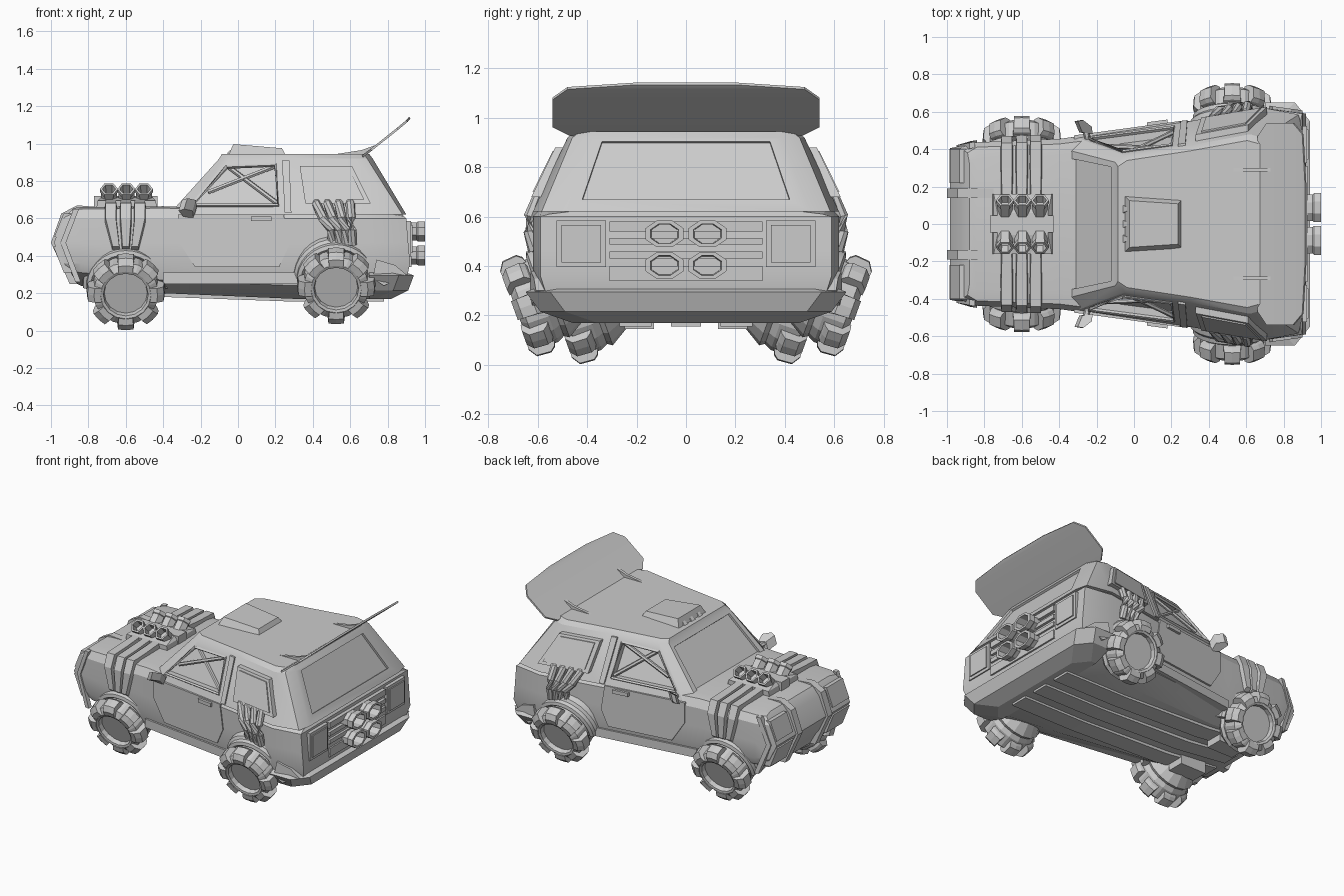
import bpy, bmesh
from math import sin, cos, pi, radians
from mathutils import Vector as V

if "Cube" in bpy.data.objects:
    bpy.data.objects.remove(bpy.data.objects["Cube"])


def mesh(name, verts, faces):
    bm = bmesh.new()
    vs = [bm.verts.new(v) for v in verts]
    for f in faces:
        bm.faces.new([vs[i] for i in f])
    bmesh.ops.recalc_face_normals(bm, faces=bm.faces)
    me = bpy.data.meshes.new(name)
    bm.to_mesh(me)
    bm.free()
    ob = bpy.data.objects.new(name, me)
    bpy.context.collection.objects.link(ob)
    return ob


def loft(name, rings, halves=False, caps=True):
    """Skin closed rings; halves=True mirrors each half ring across y=0."""
    if halves:
        rings = [list(r) + [(p[0], -p[1], p[2]) for p in reversed(r)] for r in rings]
    n = len(rings[0])
    faces = [(k*n+i, k*n+(i+1) % n, k*n+n+(i+1) % n, k*n+n+i)
             for k in range(len(rings)-1) for i in range(n)]
    if caps:
        for o in (0, (len(rings)-1)*n):
            if halves:
                faces += [(o+i, o+i+1, o+n-2-i, o+n-1-i) for i in range(n//2-1)]
            else:
                faces.append(tuple(range(o, o+n)))
    return mesh(name, [p for r in rings for p in r], faces)


def slab(name, pts, n, d0, d1):
    n = V(n).normalized()
    return loft(name, [[V(p)+n*d for p in pts] for d in (d0, d1)])


def box(name, x0, x1, y0, y1, z0, z1):
    return slab(name, [(x0, y0, z0), (x1, y0, z0), (x1, y1, z0), (x0, y1, z0)], (0, 0, 1), 0, z1-z0)


def tube(name, pts, r, sides=6, closed=False):
    pts, rings = [V(p) for p in pts], []
    for i, p in enumerate(pts):
        a = pts[i-1] if i or closed else p
        b = pts[(i+1) % len(pts)] if i < len(pts)-1 or closed else p
        q = (b-a).to_track_quat('Z', 'Y')
        rings.append([p+q @ V((r*cos(2*pi*k/sides), r*sin(2*pi*k/sides), 0)) for k in range(sides)])
    if closed:
        rings.append(rings[0])
    return loft(name, rings, caps=not closed)


def hollow(name, base, d, length, u, v, sides, phase=.5):
    """Open-mouthed pipe with a thick lip; u and v are its two cross axes."""
    base, d, u, v, rings = V(base), V(d).normalized(), V(u), V(v), []
    for t, s in ((0, .9), (length*.7, .9), (length*.75, 1), (length, 1), (length, .74), (length*.4, .68)):
        rings.append([base+d*t+s*(u*cos(2*pi*(k+phase)/sides)+v*sin(2*pi*(k+phase)/sides))
                      for k in range(sides)])
    return loft(name, rings)


def lerp(tab, x):
    for (a, p), (b, q) in zip(tab, tab[1:]):
        if x <= b:
            return p+(q-p)*(max(x, a)-a)/(b-a)
    return tab[-1][1]


WID = [(-.98, .40), (-.86, .435), (-.4, .455), (.3, .55), (.7, .62), (.92, .59)]
ROOF = [(-.1, .36), (.3, .42), (.62, .48)]


def side_y(x, z):
    t = max(0, (z-.62)/.3)
    return lerp(WID, x)*(1-t)+lerp(ROOF, x)*t


def plate(name, xz, d0, d1):
    return [slab(name, [(x, s*side_y(x, z), z) for x, z in xz], (0, s, 0), d0, d1) for s in (1, -1)]


def cut(ob, cutters):
    for c in cutters:
        c.hide_render = True
        c.display_type = 'WIRE'
        m = ob.modifiers.new('recess', 'BOOLEAN')
        m.operation, m.solver, m.object = 'DIFFERENCE', 'EXACT', c


# lower body, with wedge nose and slanted tail
def section(xs, w, zb, zt):
    if not isinstance(xs, list):
        xs = [xs]*7
    prof = [(.66*w, zb), (.95*w, zb+.07), (w, .36), (w, .47), (w, .6), (.94*w, zt-.01), (.8*w, zt)]
    return [(x, y, z) for x, (y, z) in zip(xs, prof)]


loft('lower_body', [
    section([-.86, -.90, -.93, -.985, -.93, -.89, -.88], .405, .25, .655),
    section(-.84, .437, .24, .66), section(-.4, .455, .2, .665), section(.3, .55, .17, .65),
    section(.7, .62, .17, .65), section([.8, .9, .92, .91, .9, .89, .88], .59, .2, .62)], True)

# cabin
base = [(-.37, .40), (-.30, .46), (.3, .55), (.7, .62), (.88, .585), (.90, .50)]
top = [(-.10, .33), (-.05, .365), (.3, .42), (.62, .48), (.69, .46), (.72, .39)]
cabin = loft('cabin', [[(x, y, .62) for x, y in base], [(x, y, .92) for x, y in top],
                       [(x*.96+.01, y*.93, .945) for x, y in top]], True)
win = [(-.24, .67), (-.06, .875), (.2, .885), (.215, .67)]
cut(cabin, plate('window_cutter', win, -.05, .1))


def pane(name, ends, n):
    (x0, z0, y0), (x1, z1, y1) = ends
    return slab(name, [(x0, -y0, z0), (x0, y0, z0), (x1, y1, z1), (x1, -y1, z1)], n, -.015, .06)


cut(cabin, [pane('windshield_cutter', [(-.338, .655, .35), (-.122, .895, .305)], (-.3, 0, .27)),
            pane('rear_window_cutter', [(.87, .67, .42), (.729, .905, .34)], (.3, 0, .18))])

# doors, window frames, cross braces, handles, sills
plate('door', [(-.32, .62), (.245, .62), (.27, .45), (.22, .34), (-.23, .34), (-.32, .48)], -.03, .008)
plate('door_handle', [(.07, .61), (.18, .61), (.18, .585), (.07, .585)], 0, .025)
plate('sill', [(-.4, .31), (.34, .31), (.34, .25), (-.4, .25)], -.08, .0)
plate('rear_pillar', [(.235, .91), (.275, .91), (.285, .63), (.25, .63)], -.02, .012)
for s in (1, -1):
    def on(x, z, d=0.0):
        return (x, s*(side_y(x, z)+d), z)
    tube('window_frame', [on(*p) for p in win], .011, 4, True)
    tube('window_brace', [on(-.16, .74, -.02), on(.2, .88, -.02)], .013)
    tube('window_brace', [on(-.05, .875, -.02), on(.21, .68, -.02)], .013)
    # mirrors
    slab('mirror_head', [(-.235, s*.48, .61), (-.29, s*.49, .62), (-.315, s*.55, .65), (-.285, s*.555, .66),
                         (-.24, s*.52, .65)], (.3, 0, 1), -.01, .05)
    tube('mirror_arm', [(-.24, s*.43, .64), (-.26, s*.5, .65)], .016)
    # side exhaust pipes under the rear vents
    for xt, xb in ((.42, .5), (.48, .54), (.54, .575), (.6, .61)):
        tube('side_pipe', [on(xt, .70, -.01), on(xt, .68, .02), on(xt*.6+xb*.4, .6, .03),
                           on(xb, .54, .03), on(xb, .46, .01)], .025, 8)
    # spoiler brackets
    slab('spoiler_bracket', [(.5, s*.29, .94), (.66, s*.29, .965), (.73, s*.29, .99), (.68, s*.29, .935)],
         (0, 1, 0), -.01, .01)
    # nose bars and light blocks
    slab('nose_bar', [(-.74, s*.165, .66), (-.86, s*.165, .67), (-.945, s*.165, .625), (-1, s*.165, .47),
                      (-.9, s*.165, .25), (-.82, s*.165, .25), (-.9, s*.165, .5)], (0, 1, 0), -.025, .025)
    for zs in ((.5, .625), (.31, .45)):
        k = [-.985+abs(z-.47)*.4 for z in zs]
        slab('headlight_block', [(k[0], s*.22, zs[0]), (k[0], s*.40, zs[0]), (k[1], s*.40, zs[1]),
                                 (k[1], s*.22, zs[1])], (-1, 0, 0), -.05, .01)
    # tail lights
    box('tail_light', .88, .925, s*.425-.1, s*.425+.1, .395, .585)
    box('tail_light_lens', .9, .933, s*.425-.08, s*.425+.08, .415, .565)
    # tail exhausts
    for z in (.53, .402):
        hollow('tail_exhaust', (.85, s*.087, z), (1, 0, 0), .15, (0, .084, 0), (0, 0, .058), 8)
    # axle mounts
    box('axle_mount', -.7, -.5, s*.19-.06, s*.19+.06, .145, .26)
plate('rear_vent', [(.33, .88), (.61, .88), (.71, .68), (.36, .68)], -.03, .035)
plate('rear_vent_cover', [(.36, .865), (.595, .865), (.675, .70), (.385, .70)], 0, .042)
plate('nose_side_trim', [(-.88, .65), (-.85, .65), (-.92, .47), (-.84, .26), (-.87, .26), (-.95, .47)], -.02, .012)

# tail ribs between the lights
for z, h in ((.56, .02), (.50, .014), (.445, .014), (.37, .03)):
    box('tail_rib', .88, .927, -.31, .31, z-h, z+h)

# rear bumper and corners
loft('rear_bumper', [[(.7, y, z), (x-.08, y, z), (x, y-.1, z)] for x, y, z in
                     ((.82, .46, .17), (.91, .59, .215), (.94, .65, .295), (.90, .61, .31))], True)
plate('bumper_corner', [(.74, .38), (.84, .35), (.9, .3), (.78, .24), (.72, .28)], -.05, .015)

# underbody rails
for y0, y1 in ((-.06, .06), (-.27, -.14), (.14, .27)):
    slab('floor_rail', [(-.8, y0, .225), (-.4, y0, .18), (.3, y0, .155), (.78, y0, .155), (.78, y0, .25),
                        (-.8, y0, .27)], (0, 1, 0), 0, y1-y0)

# roof scoop with teeth
loft('roof_scoop', [[(-.05, .15, .94), (.26, .135, .93)], [(-.025, .125, .997), (.235, .108, .975)]], True)
for y in (-.08, 0, .08):
    slab('scoop_tooth', [(-.05, y-.02, .945), (-.05, y+.02, .945), (0, y, .99)], (-1, 0, .3), -.03, .01)

# spoiler: clipped, slightly arched panel
wing = [(0, .2), (0, .47), (.06, .54), (.24, .54), (.305, .48), (.325, .2)]
half = [(.665+t*.78, y, .938+t*.62-.03*y*y) for t, y in wing]
loft('spoiler', [[(x-.62*d, y, z+.78*d) for x, y, z in half] for d in (-.006, .006)], True)

# hood straps
for x in (-.68, -.6, -.525):
    w = lerp(WID, x)
    path = [(w+.005, .45, .022), (w+.005, .6, .034), (.93*w, .665, .036), (.3, .67, .036), (.06, .685, .03)]
    path += [(-y, z, h) for y, z, h in reversed(path)]
    rings = []
    for y, z, h in path:
        oy = (.022 if y > 0 else -.022) if z < .67 else 0
        oz = .018 if z > .63 else 0
        xm = x+(-.6-x)*(.35 if z < .5 else 0)
        rings.append([(xm-h, y-oy, z-.03), (xm+h, y-oy, z-.03), (xm+h*.8, y+oy, z+oz), (xm-h*.8, y+oy, z+oz)])
    loft('hood_strap', rings)

# engine block and intake trumpets
box('engine_spine', -.77, -.43, -.045, .045, .64, .72)
loft('engine_base', [[(-.76, .16, .64), (-.43, .16, .64)], [(-.75, .16, .695), (-.44, .16, .695)],
                     [(-.73, .06, .715), (-.46, .06, .715)]], True)
for x in (-.69, -.597, -.503):
    for s in (1, -1):
        hollow('intake_trumpet', (x, s*.06, .69), (0, s*.7, .7), .095, (.048, 0, 0), (0, -s*.034, .034), 6, 0)

# wheels: splayed hub, eight lugs and a stepped half fender
TILT = radians(20)
for x, y, z, nm in ((-.6, .47, .205, 'front'), (.525, .645, .237, 'rear')):
    for s in (1, -1):
        def at(a, r, t):
            return (x+r*sin(t), s*(y+a*cos(TILT)+r*cos(t)*sin(TILT)), z-a*sin(TILT)+r*cos(t)*cos(TILT))
        prof = [(-.21, .09), (-.2, .13), (-.12, .178), (-.1, .165), (-.07, .18), (.02, .175),
                (.045, .135), (.04, .12), (.01, .115)]
        loft(nm+'_wheel', [[at(a, r, 2*pi*k/16) for k in range(16)] for a, r in prof])
        for k in range(8):
            t = k*pi/4
            loft(nm+'_tyre_lug', [[at(a, r, t+d*e) for a, r, e in
                                   ((-.065, .16, 1.2), (-.05, .195, 1), (-.03, .21, .85), (.03, .205, .85),
                                    (.053, .17, 1), (.05, .135, 1.2))] for d in (-.24, 0, .24)])
        fp = [(-.24, .15), (-.22, .205), (-.165, .232), (-.115, .228), (-.1, .212), (-.075, .21),
              (-.065, .19), (-.1, .15)]
        loft(nm+'_fender', [[at(a, r, pi*(k-8)/16*1.05) for a, r in fp] for k in range(17)])
    tube(nm+'_axle', [(x, -y+.2, z+.07), (x, y-.2, z+.07)], .045, 8)

# smooth the rounded parts, keep creases sharp
for ob in bpy.data.objects:
    if ob.name.split('.')[0].endswith(('fender', 'pipe', 'spoiler', 'lower_body', 'cabin')):
        ob.data.shade_smooth()
        ob.data.set_sharp_from_angle(angle=radians(25))
